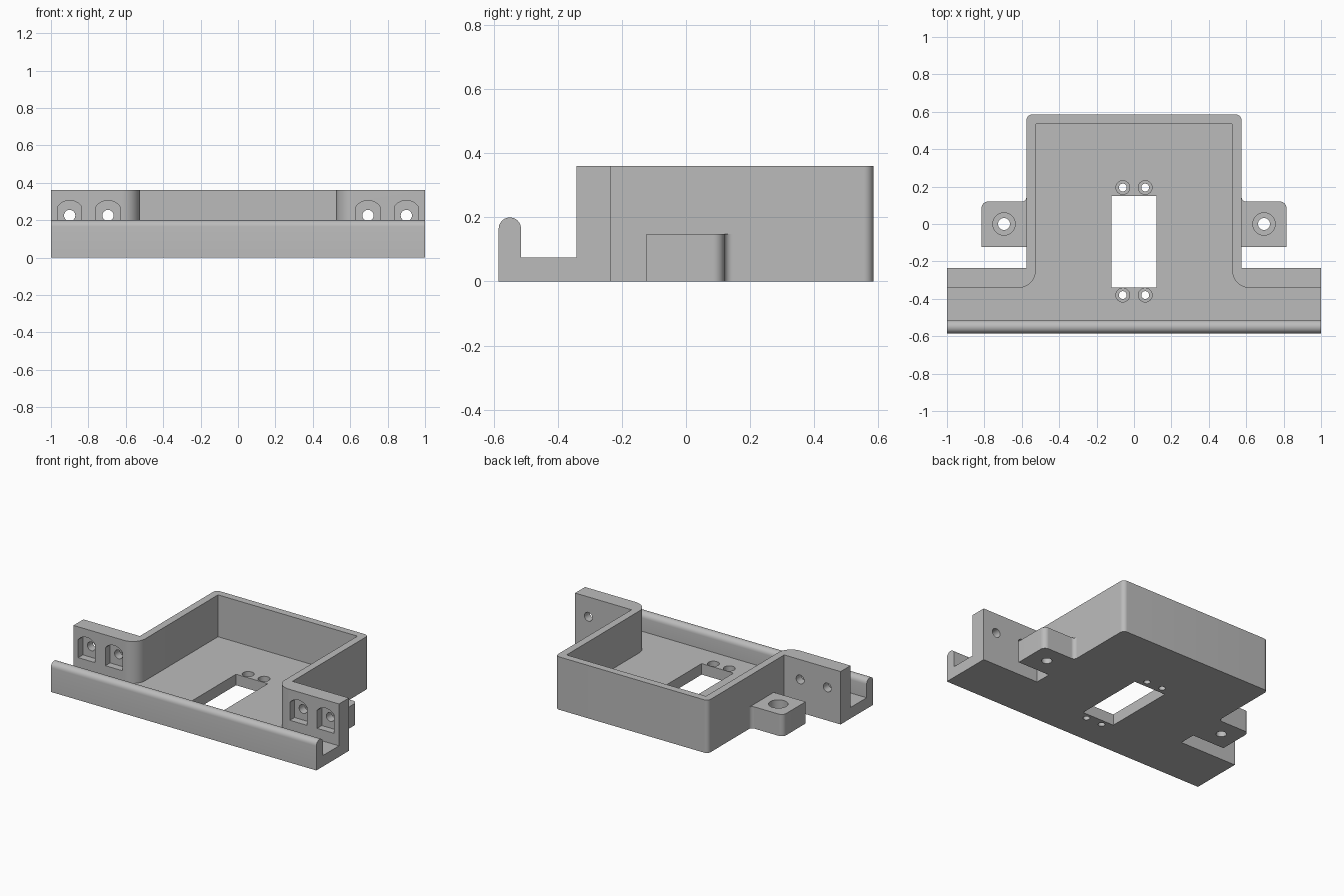
import bpy
import bmesh
from math import sin, cos, radians, asin, degrees

if "Cube" in bpy.data.objects:
    bpy.data.objects.remove(bpy.data.objects["Cube"], do_unlink=True)

grey = bpy.data.materials.new("plain grey")
grey.use_nodes = True
grey.diffuse_color = (0.5, 0.5, 0.5, 1)
grey.node_tree.nodes["Principled BSDF"].inputs["Base Color"].default_value = (0.5, 0.5, 0.5, 1)


def arc(cx, cy, r, start, end, steps=12):
    angles = [radians(start + (end - start) * i / steps) for i in range(steps + 1)]
    return [(cx + r * cos(a), cy + r * sin(a)) for a in angles]


def circle(cx, cy, r):
    return arc(cx, cy, r, 0, 360, 32)[:-1]


def mirrored(half):
    """Close a right-hand half outline with its reflection."""
    return half + [(-x, y) for x, y in reversed(half)]


def prism(name, outline, low, high, axis="z"):
    """Extrude a flat outline between two levels along an axis."""
    place = {"x": lambda a, b, h: (h, a, b),
             "y": lambda a, b, h: (a, h, b),
             "z": lambda a, b, h: (a, b, h)}[axis]
    bm = bmesh.new()
    rings = [[bm.verts.new(place(a, b, h)) for a, b in outline] for h in (low, high)]
    for ring in rings:
        bm.faces.new(ring)
    n = len(outline)
    for i in range(n):
        j = (i + 1) % n
        bm.faces.new((rings[0][i], rings[0][j], rings[1][j], rings[1][i]))
    bmesh.ops.recalc_face_normals(bm, faces=bm.faces)
    mesh = bpy.data.meshes.new(name)
    bm.to_mesh(mesh)
    bm.free()
    mesh.materials.append(grey)
    obj = bpy.data.objects.new(name, mesh)
    bpy.context.collection.objects.link(obj)
    return obj


def activate(obj):
    bpy.ops.object.select_all(action="DESELECT")
    obj.select_set(True)
    bpy.context.view_layer.objects.active = obj


def cut(target, outline, low, high, axis="z"):
    """Subtract an extruded outline from a part."""
    cutter = prism("cutter", outline, low, high, axis)
    cutter.hide_render = True
    mod = target.modifiers.new("cut", "BOOLEAN")
    mod.operation = "DIFFERENCE"
    mod.solver = "EXACT"
    mod.object = cutter
    activate(target)
    bpy.ops.object.modifier_apply(modifier=mod.name)
    bpy.data.objects.remove(cutter, do_unlink=True)


FRONT, BACK, SIDE, TOP, FLOOR = -0.585, 0.585, 0.575, 0.36, 0.075
LIP_BACK, WALL_FRONT, WALL_BACK = -0.515, -0.342, -0.235

# Tray body: T-shaped block with rounded back corners
body = prism("tray_body", mirrored(
    [(1, FRONT), (1, WALL_BACK), (SIDE, WALL_BACK)]
    + arc(SIDE - 0.03, BACK - 0.03, 0.03, 0, 90)), 0, TOP)

# Open interior, flaring out to the front channel
cut(body, mirrored(
    [(1.1, LIP_BACK), (1.1, WALL_FRONT)]
    + arc(0.62, WALL_FRONT + 0.095, 0.095, 270, 180)
    + [(0.525, 0.535)]), FLOOR, 0.5)

# Rounded front lip
cut(body, [(-0.7, 0.5), (-0.7, 0.165)]
    + arc(-0.55, 0.165, 0.035, 180, 0)
    + [(-0.48, 0.165), (-0.48, 0.5)], -1.1, 1.1, "x")

# Floor window and its counterbored screw holes
cut(body, mirrored([(0.12, -0.34), (0.12, 0.15)]), -0.1, 0.2)
for x in (-0.06, 0.06):
    for y in (-0.38, 0.195):
        cut(body, circle(x, y, 0.037), 0.04, 0.2)
        cut(body, circle(x, y, 0.021), -0.1, 0.2)

# Arched nut pockets and bolt holes in the front flanges
lean = degrees(asin(0.064 / 0.08))
for side in (-1, 1):
    for distance in (0.695, 0.9):
        x = side * distance
        pocket = [(x - 0.064, 0.15), (x + 0.064, 0.15)]
        pocket += arc(x, 0.225, 0.08, 90 - lean, 90 + lean)
        cut(body, pocket, WALL_FRONT - 0.05, WALL_FRONT + 0.05, "y")
        cut(body, circle(x, 0.225, 0.03), WALL_FRONT - 0.05, WALL_BACK + 0.05, "y")

# Side mounting tabs with counterbored holes
parts = [body]
for name, side in (("left_mounting_tab", 1), ("right_mounting_tab", -1)):
    outline = [(SIDE, -0.123), (0.815, -0.123)]
    outline += arc(0.78, 0.085, 0.035, 0, 90)
    outline += arc(SIDE + 0.025, 0.145, 0.025, 270, 180)
    tab = prism(name, [(side * x, y) for x, y in outline], 0, 0.148)
    cut(tab, circle(side * 0.695, 0, 0.06), 0.075, 0.3)
    cut(tab, circle(side * 0.695, 0, 0.032), -0.1, 0.3)
    parts.append(tab)

# Smooth the round surfaces, keep the edges crisp
for part in parts:
    activate(part)
    bpy.ops.object.shade_smooth_by_angle(angle=radians(30))
